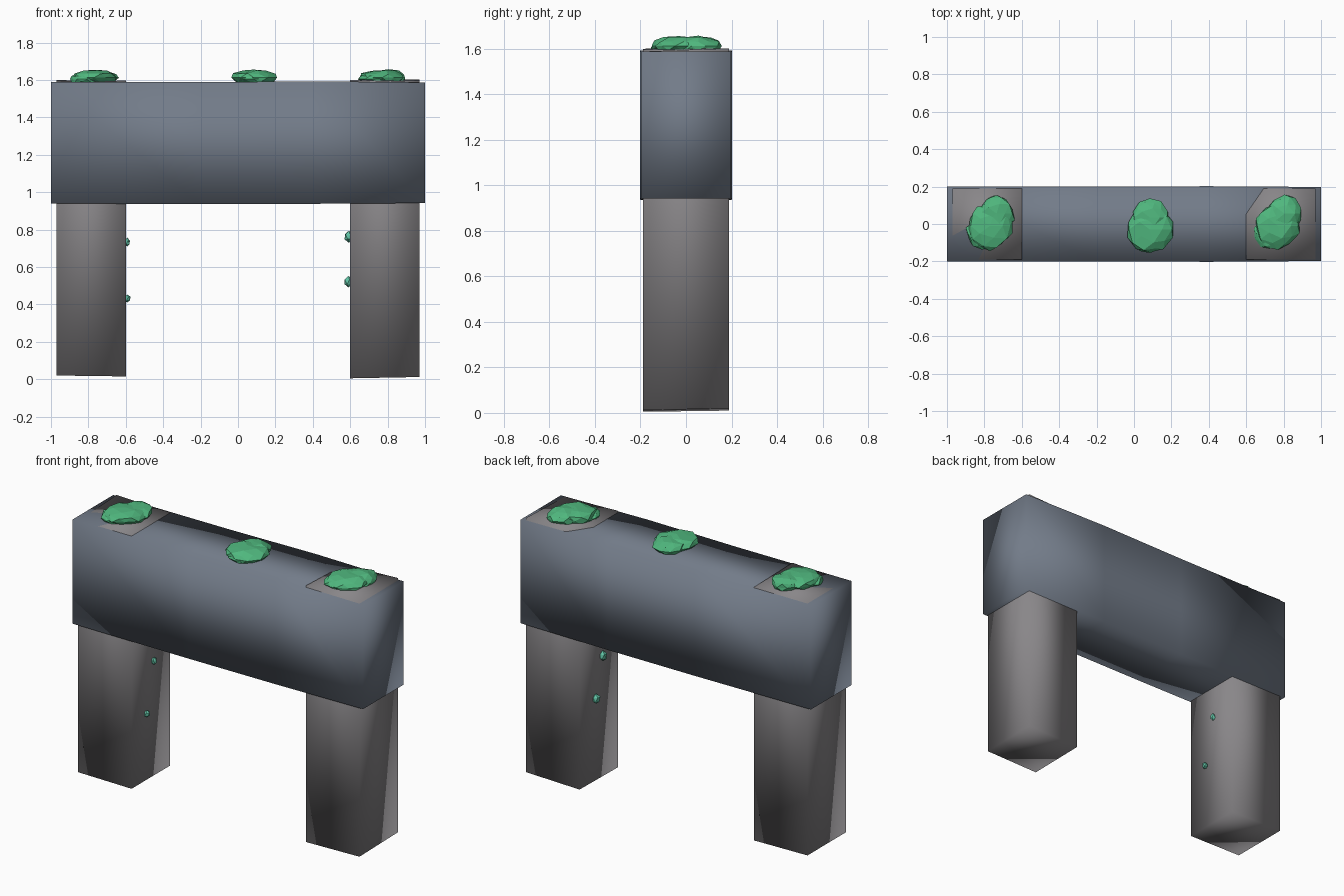
import bpy, bmesh, random
from mathutils import Vector

if "Cube" in bpy.data.objects:
    bpy.data.objects.remove(bpy.data.objects["Cube"])

random.seed(4)


def material(name, rgb):
    m = bpy.data.materials.new(name)
    m.diffuse_color = (*rgb, 1)
    m.use_nodes = True
    m.node_tree.nodes["Principled BSDF"].inputs["Base Color"].default_value = m.diffuse_color
    return m


SLATE = material("slate_blue", (0.17, 0.20, 0.25))
STONE = material("warm_grey", (0.25, 0.24, 0.25))
MOSS = material("moss_green", (0.08, 0.48, 0.21))
LICHEN = material("lichen_teal", (0.12, 0.55, 0.38))


def finish(bm, name, mat, smooth):
    bmesh.ops.recalc_face_normals(bm, faces=bm.faces)
    for f in bm.faces:
        f.smooth = smooth
    me = bpy.data.meshes.new(name)
    bm.to_mesh(me)
    bm.free()
    me.materials.append(mat)
    ob = bpy.data.objects.new(name, me)
    bpy.context.collection.objects.link(ob)
    return ob


def block(name, sections, axis, mat):
    """Stone block lofted through four-cornered sections along an axis."""
    bm = bmesh.new()
    rings = [[bm.verts.new(p) for p in s] for s in sections]
    for a, b in zip(rings, rings[1:]):
        for i in range(4):
            j = (i + 1) % 4
            bm.faces.new((a[i], a[j], b[j], b[i]))
    bm.faces.new(rings[0])
    bm.faces.new(rings[-1])
    return finish(bm, name, mat, True)


# lintel: x, half depth, bottom z, top z
lintel = [(-1.0, 0.2, 0.94, 1.588), (-0.2, 0.2, 0.936, 1.588),
          (0.4, 0.202, 0.938, 1.593), (1.0, 0.198, 0.942, 1.587)]
block("lintel", [[(x, -d, b), (x, d, b), (x, d, t), (x, -d, t)]
                 for x, d, b, t in lintel], "x", SLATE)


# pillars run up through the lintel, tops slightly uneven
def pillar(name, x0, x1, bottoms, tops):
    plan = [(x0, -0.19), (x1, -0.19), (x1, 0.19), (x0, 0.19)]
    block(name, [[(x, y, z) for (x, y), z in zip(plan, zs)]
                 for zs in (bottoms, tops)], "z", STONE)


pillar("left_pillar", -0.97, -0.60, (0.02, 0.015, 0.015, 0.02), (1.582, 1.598, 1.59, 1.60))
pillar("right_pillar", 0.60, 0.97, (0.005, 0.012, 0.02, 0.01), (1.60, 1.588, 1.602, 1.586))


# faceted clumps: jittered, squashed icospheres
def clump(name, blobs, mat, jitter):
    bm = bmesh.new()
    for centre, radii, sub in blobs:
        geo = bmesh.ops.create_icosphere(bm, subdivisions=sub, radius=1)
        for v in geo["verts"]:
            k = 1 + random.uniform(-jitter, jitter)
            v.co = Vector(centre) + Vector(c * r * k for c, r in zip(v.co, radii))
    finish(bm, name, mat, False)


for name, x, y in (("moss_left", -0.77, 0.01), ("moss_middle", 0.085, -0.01),
                   ("moss_right", 0.77, 0.01)):
    s = 1 if x > 0.5 else -1 if x < 0 else 0
    clump(name, [((x, y - 0.02, 1.612), (0.12, 0.125, 0.043), 2),
                 ((x + 0.035 * abs(s), y + 0.045, 1.612), (0.095, 0.10, 0.042), 2),
                 ((x - 0.04 * abs(s), y - 0.06, 1.605), (0.085, 0.085, 0.03), 2)], MOSS, 0.1)

# small lichen tufts on the inner pillar faces
tufts = [(-0.592, 0.02, 0.733), (-0.592, -0.05, 0.43),
         (0.593, -0.03, 0.762), (0.59, 0.04, 0.52)]
for i, p in enumerate(tufts):
    r = 0.018 if p[0] < 0 else 0.024
    clump(f"lichen_{i + 1}", [(p, (r, r, r * 1.2), 1)], LICHEN, 0.15)
